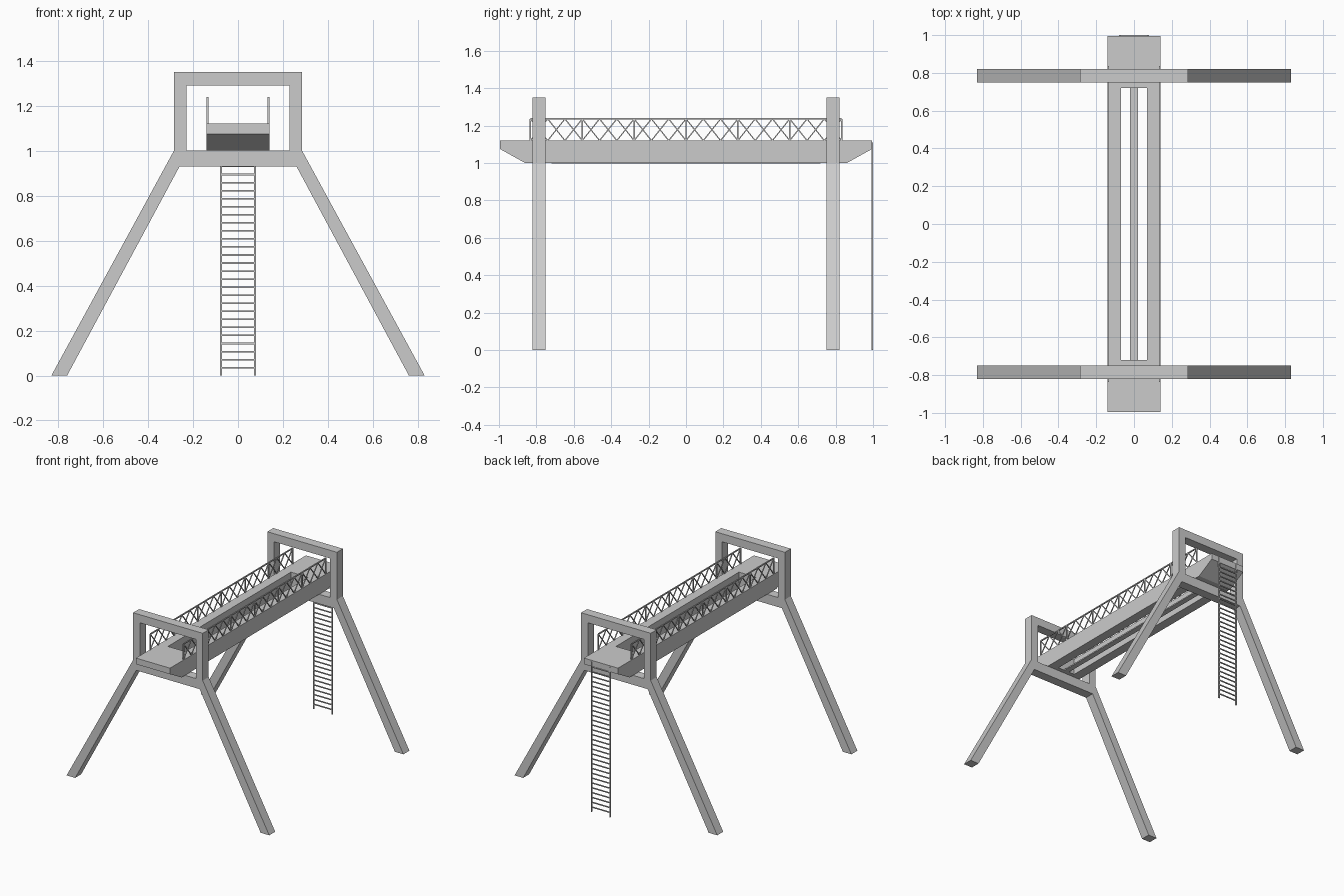
import bpy, bmesh
from mathutils import Vector, Matrix

cube = bpy.data.objects.get("Cube")
if cube:
    bpy.data.objects.remove(cube, do_unlink=True)

grey = bpy.data.materials.new("steel grey")
grey.use_nodes = True
COLOR = (0.6, 0.6, 0.6, 1)
grey.diffuse_color = COLOR
grey.node_tree.nodes["Principled BSDF"].inputs["Base Color"].default_value = COLOR


def finish(bm, name):
    bmesh.ops.recalc_face_normals(bm, faces=bm.faces)
    mesh = bpy.data.meshes.new(name)
    bm.to_mesh(mesh)
    bm.free()
    mesh.materials.append(grey)
    obj = bpy.data.objects.new(name, mesh)
    bpy.context.collection.objects.link(obj)
    return obj


def prism(name, polygons, offset):
    """Join flat polygons into one sheet and extrude it by offset."""
    bm = bmesh.new()
    for poly in polygons:
        bm.faces.new([bm.verts.new(p) for p in poly])
    bmesh.ops.remove_doubles(bm, verts=bm.verts, dist=0.0001)
    bmesh.ops.recalc_face_normals(bm, faces=bm.faces)
    old = list(bm.faces)
    new = bmesh.ops.extrude_face_region(bm, geom=old, use_keep_orig=True)["geom"]
    bmesh.ops.translate(bm, vec=offset,
                        verts=[v for v in new if isinstance(v, bmesh.types.BMVert)])
    return finish(bm, name)


def box(name, lo, hi):
    x0, y0, z0 = lo
    x1, y1, z1 = hi
    base = [(x0, y0, z0), (x1, y0, z0), (x1, y1, z0), (x0, y1, z0)]
    return prism(name, [base], (0, 0, z1 - z0))


def bar(bm, a, b, width):
    """Square bar between two points."""
    a, b = Vector(a), Vector(b)
    turn = (b - a).to_track_quat('Z', 'X').to_matrix().to_4x4()
    size = Matrix.Diagonal((width, width, (b - a).length, 1))
    bmesh.ops.create_cube(bm, size=1, matrix=Matrix.Translation((a + b) / 2) @ turn @ size)


# Portal frames with splayed legs
TOP, LINTEL, SILL, UNDER = 1.35, 1.29, 1.0, 0.93
INNER, OUTER, KNEE = 0.23, 0.285, 0.26
half_frame = [
    [(0, LINTEL), (INNER, LINTEL), (OUTER, TOP), (0, TOP)],
    [(INNER, LINTEL), (INNER, SILL), (OUTER, SILL), (OUTER, TOP)],
    [(0, UNDER), (KNEE, UNDER), (OUTER, SILL), (INNER, SILL), (0, SILL)],
    [(KNEE, UNDER), (OUTER, SILL), (0.83, 0), (0.76, 0)],
]
for name, y in (("front_frame", -0.82), ("back_frame", 0.75)):
    faces = [[(s * x, y, z) for x, z in poly] for poly in half_frame for s in (1, -1)]
    prism(name, faces, (0, 0.07, 0))

# Deck with tapered ends and a long open well
DECK = 1.12
half_deck = [(0.86, SILL), (0.995, 1.075), (0.995, DECK)]
outline = half_deck + [(-y, z) for y, z in reversed(half_deck)]
deck = prism("deck", [[(-0.14, y, z) for y, z in outline]], (0.28, 0, 0))
cutter = box("well_cutter", (-0.07, -0.72, 0.9), (0.07, 0.72, 1.2))
cutter.hide_render = True
cut = deck.modifiers.new("well", 'BOOLEAN')
cut.operation = 'DIFFERENCE'
cut.object = cutter
cut.solver = 'EXACT'
bpy.context.view_layer.objects.active = deck
bpy.ops.object.modifier_apply(modifier=cut.name)
bpy.data.objects.remove(cutter, do_unlink=True)

# Flat strip along the bottom of the well
box("centre_strip", (-0.02, -0.72, 0.997), (0.02, 0.72, 1.006))

# Lattice railings
END, RAIL, BAYS, CROSSES = 0.832, 1.236, 6, 3
bay = 2 * END / BAYS
step = bay / CROSSES
for name, x in (("left_railing", 0.136), ("right_railing", -0.136)):
    bm = bmesh.new()
    bar(bm, (x, -END, RAIL), (x, END, RAIL), 0.008)
    for i in range(BAYS + 1):
        y = -END + i * bay
        bar(bm, (x, y, DECK - 0.01), (x, y, RAIL), 0.008)
    for i in range(BAYS * CROSSES):
        y = -END + i * step
        bar(bm, (x, y, DECK), (x, y + step, RAIL), 0.006)
        bar(bm, (x, y, RAIL), (x, y + step, DECK), 0.006)
    finish(bm, name)

# Ladder hanging from the back end of the deck
bm = bmesh.new()
for x in (-0.076, 0.076):
    bar(bm, (x, 0.996, 0), (x, 0.996, 1.11), 0.008)
for i in range(30):
    z = 0.035 + i * 0.0358
    bar(bm, (-0.076, 0.996, z), (0.076, 0.996, z), 0.007)
finish(bm, "ladder")
